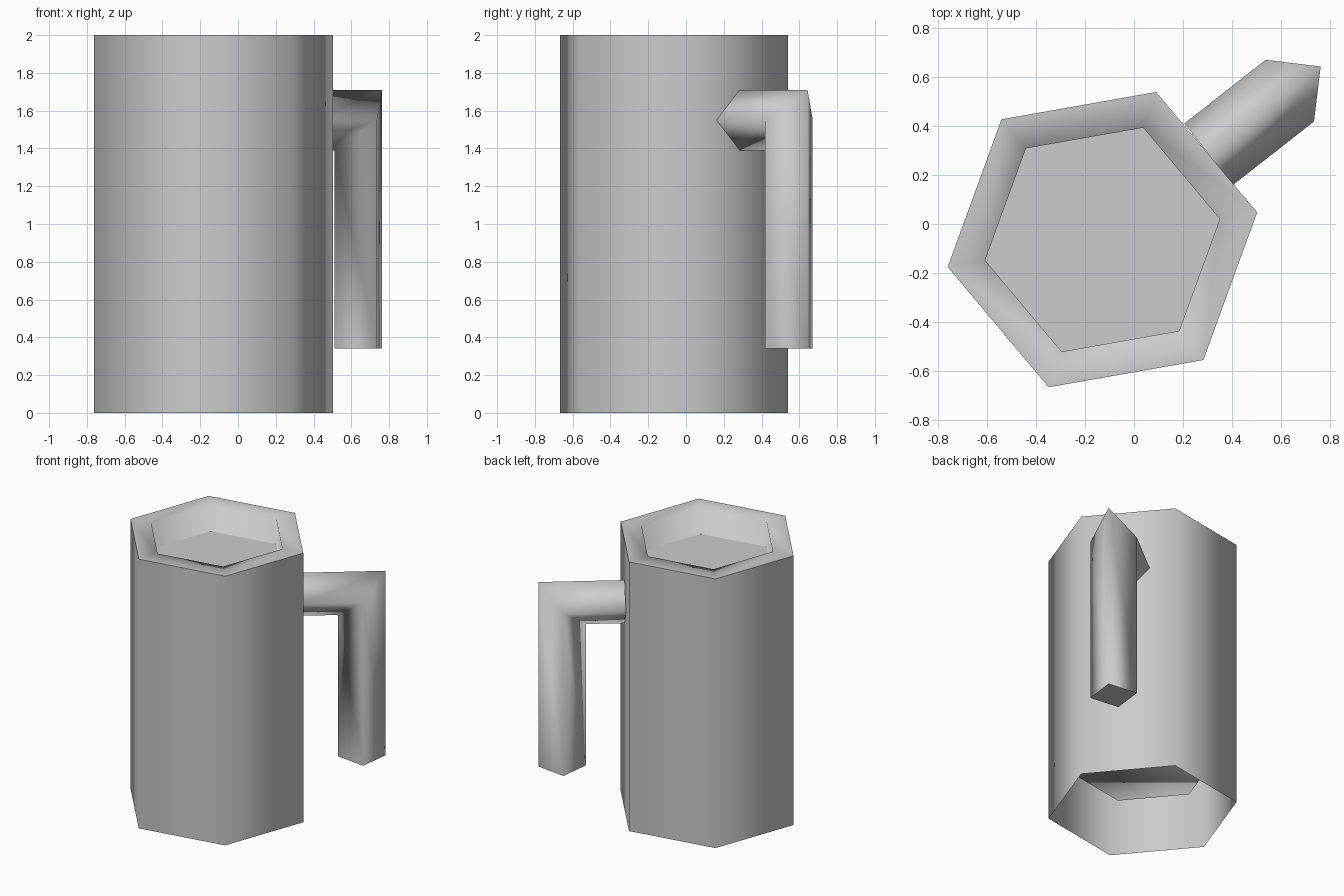
import bpy, bmesh, math
from mathutils import Vector

cube = bpy.data.objects.get("Cube")
if cube:
    bpy.data.objects.remove(cube, do_unlink=True)

grey = bpy.data.materials.new("plain_grey")
grey.use_nodes = True
colour = (0.6, 0.6, 0.6, 1)
grey.diffuse_color = colour
grey.node_tree.nodes["Principled BSDF"].inputs["Base Color"].default_value = colour

CENTRE = Vector((-0.129, -0.064, 0))


def hexagon(bm, radius, z):
    """Ring of six vertices around the cup axis."""
    return [bm.verts.new(CENTRE + Vector((radius * math.cos(a), radius * math.sin(a), z)))
            for a in (math.radians(10 + 60 * i) for i in range(6))]


def bridge(bm, lower, upper):
    n = len(lower)
    for i in range(n):
        j = (i + 1) % n
        bm.faces.new((lower[i], lower[j], upper[j], upper[i]))


def finish(name, bm, sharp=()):
    """Smooth the faces, keep the listed rings sharp and make the object."""
    for ring in sharp:
        for i, v in enumerate(ring):
            edge = bm.edges.get((v, ring[(i + 1) % len(ring)]))
            edge.smooth = False
    for face in bm.faces:
        face.smooth = True
    mesh = bpy.data.meshes.new(name)
    bm.to_mesh(mesh)
    bm.free()
    mesh.materials.append(grey)
    bpy.context.collection.objects.link(bpy.data.objects.new(name, mesh))


# Cup: open-bottomed outer wall, flat rim, inner wall and raised base
bm = bmesh.new()
rings = [hexagon(bm, r, z) for r, z in
         ((0.642, 0), (0.642, 2), (0.487, 2), (0.487, 0.34))]
for lower, upper in zip(rings, rings[1:]):
    bridge(bm, lower, upper)
bm.faces.new(rings[3])
finish("cup", bm, sharp=[rings[1]])

# Drink surface just below the rim
bm = bmesh.new()
bm.faces.new(hexagon(bm, 0.487, 1.81))
finish("drink_surface", bm)

# Handle: diamond section swept out from the wall, mitred, then down
wall_point = Vector((0.305, 0.285, 1.55))
elbow = Vector((0.637, 0.545, 1.55))
foot = Vector((elbow.x, elbow.y, 0.34))
half = 0.16
up = Vector((0, 0, half))
out = (elbow - wall_point).normalized() * half
side = up.cross(out).normalized() * half

bm = bmesh.new()
sections = []
for point, outer in ((wall_point, up), (elbow, up + out), (foot, out)):
    sections.append([bm.verts.new(point + o) for o in (outer, side, -outer, -side)])
bridge(bm, sections[0], sections[1])
bridge(bm, sections[1], sections[2])
bm.faces.new(sections[0])
bm.faces.new(sections[2])
bmesh.ops.recalc_face_normals(bm, faces=bm.faces)
finish("handle", bm, sharp=[sections[0], sections[2]])
